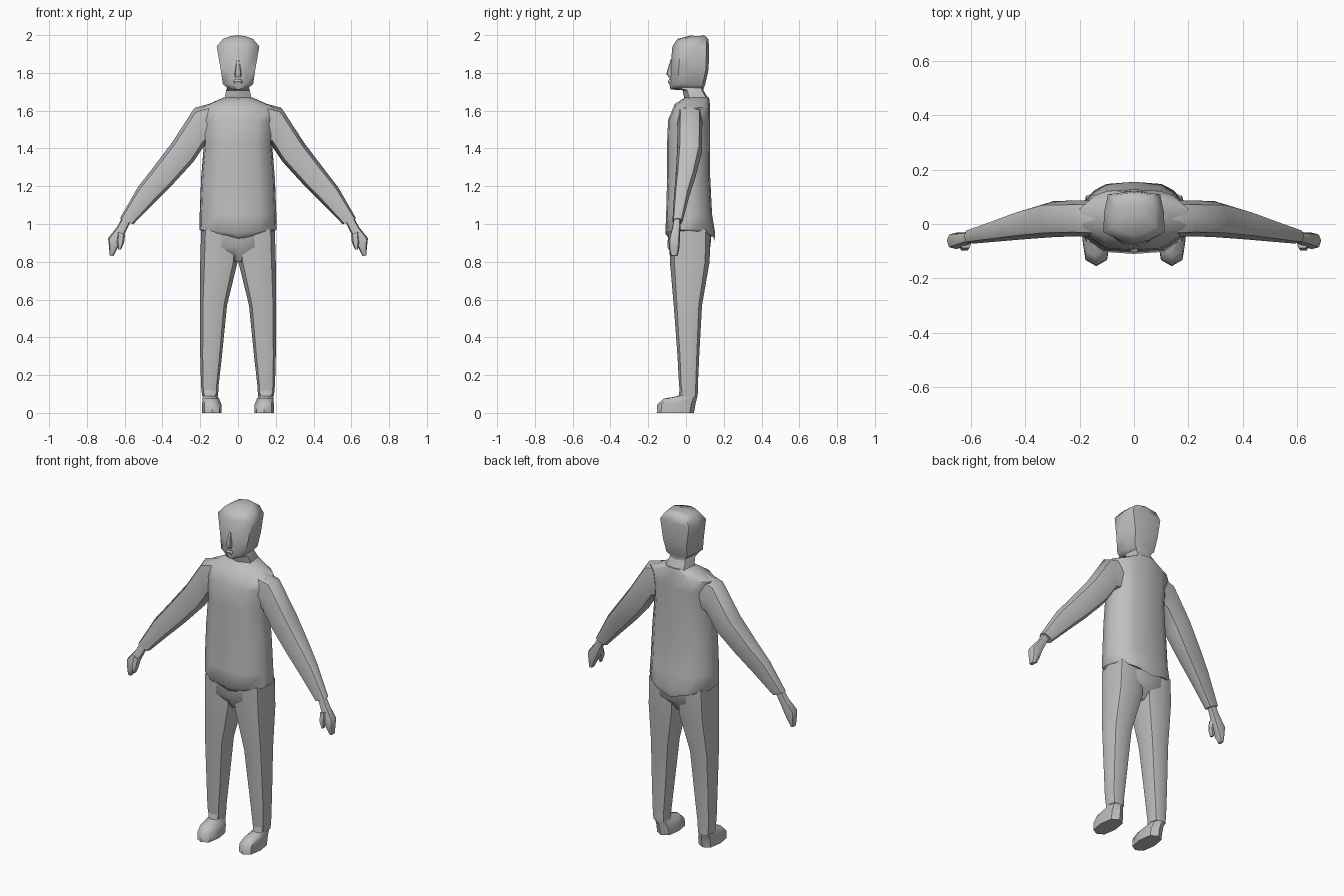
import bpy, bmesh, math

grey = bpy.data.materials.new("plain grey")
grey.diffuse_color = (0.52, 0.52, 0.52, 1)


def loft(name, rings, mirror=False, angle=50):
    """Skin a list of equal-length point rings and cap both ends."""
    bm = bmesh.new()
    loops = [[bm.verts.new(p) for p in r] for r in rings]
    for a, b in zip(loops, loops[1:]):
        n = len(a)
        for i in range(n):
            j = (i + 1) % n
            bm.faces.new((a[i], a[j], b[j], b[i]))
    bm.faces.new(loops[0])
    bm.faces.new(loops[-1])
    bmesh.ops.recalc_face_normals(bm, faces=bm.faces)
    me = bpy.data.meshes.new(name)
    bm.to_mesh(me)
    bm.free()
    me.materials.append(grey)
    ob = bpy.data.objects.new(name, me)
    bpy.context.collection.objects.link(ob)
    bpy.ops.object.select_all(action='DESELECT')
    ob.select_set(True)
    bpy.context.view_layer.objects.active = ob
    bpy.ops.object.shade_smooth_by_angle(angle=math.radians(angle))
    if mirror:
        ob.modifiers.new("mirror", 'MIRROR')
    return ob


def limb_ring(a, b, y0, y1, n=8, square=0.75):
    """Rounded ring spanning a-b in the xz plane and y0-y1 in depth."""
    pts = []
    for i in range(n):
        t = 2 * math.pi * i / n
        c, s = math.cos(t), math.sin(t)
        c = math.copysign(abs(c) ** square, c)
        s = math.copysign(abs(s) ** square, s)
        k = (1 + c) / 2
        pts.append((a[0] + (b[0] - a[0]) * k, (y0 + y1) / 2 + (y1 - y0) / 2 * s,
                    a[1] + (b[1] - a[1]) * k))
    return pts


def flat_ring(z, x0, x1, y0, y1):
    return limb_ring((x0, z), (x1, z), y0, y1)


def body_ring(half, z, rise, hw, yf, yb):
    """Symmetric ring from a half outline; rise lifts the sides."""
    full = half + [(-u, v) for u, v in half[-2:0:-1]]
    return [(u * hw, yf + (yb - yf) * v, z + rise * abs(u)) for u, v in full]


TRUNK = [(0, 0), (.55, .03), (.95, .27), (1, .62), (.72, .88), (.5, .97), (0, 1)]
SKULL = [(0, 0), (.5, .07), (1, .22), (.97, .6), (.85, .93), (0, 1)]

# shirt
loft("shirt", [body_ring(TRUNK, *r) for r in (
    (.91, .05, .185, -.08, .15),
    (.95, .02, .204, -.11, .155),
    (1.05, 0, .203, -.105, .138),
    (1.25, 0, .195, -.1, .128),
    (1.43, 0, .18, -.1, .127),
    (1.55, 0, .19, -.095, .127),
    (1.635, -.02, .2, -.06, .127),
    (1.67, 0, .075, -.005, .122))])

# trouser seat and legs
loft("trouser_seat", [body_ring(TRUNK, *r) for r in (
    (.8, 0, .04, -.04, .07),
    (.88, 0, .18, -.09, .13),
    (.98, 0, .19, -.09, .135))])
loft("trouser_leg", [flat_ring(*r) for r in (
    (.97, .0, .195, -.09, .13),
    (.8, .002, .2, -.085, .125),
    (.57, .058, .202, -.065, .085),
    (.3, .085, .2, -.045, .07),
    (.15, .102, .196, -.037, .063),
    (.09, .106, .19, -.03, .062))], True)

# shoes
loft("shoe", [flat_ring(*r) for r in (
    (0, .087, .19, -.155, .042),
    (.045, .088, .19, -.152, .05),
    (.075, .1, .188, -.118, .057),
    (.09, .11, .186, -.04, .06),
    (.14, .112, .186, -.03, .058))], True)

# sleeves
loft("sleeve", [limb_ring(*r) for r in (
    ((.12, 1.645), (.1, 1.43), -.05, .09),
    ((.23, 1.615), (.175, 1.42), -.045, .086),
    ((.35, 1.43), (.235, 1.33), -.048, .085),
    ((.46, 1.285), (.345, 1.21), -.056, .05),
    ((.53, 1.195), (.44, 1.115), -.063, .02),
    ((.625, 1.03), (.555, .998), -.072, -.018))], True)

# hands with thumbs
loft("hand", [limb_ring(*r) for r in (
    ((.61, 1.04), (.57, 1.01), -.065, -.028),
    ((.64, .985), (.595, .96), -.075, -.03),
    ((.688, .925), (.618, .905), -.092, -.032),
    ((.682, .87), (.642, .865), -.09, -.036),
    ((.68, .833), (.66, .83), -.08, -.045))], True)
loft("thumb", [limb_ring(*r, n=6) for r in (
    ((.64, .96), (.598, .945), -.09, -.05),
    ((.643, .91), (.603, .9), -.1, -.065),
    ((.634, .866), (.62, .864), -.097, -.075))], True)

# head and neck
loft("head", [body_ring(SKULL, *r) for r in (
    (1.64, 0, .08, 0, .122),
    (1.67, 0, .07, -.01, .115),
    (1.708, 0, .063, -.018, .092),
    (1.712, .01, .058, -.082, .092),
    (1.74, 0, .08, -.088, .102),
    (1.82, 0, .092, -.083, .12),
    (1.94, 0, .113, -.072, .122),
    (1.98, 0, .08, -.045, .118),
    (2.0, -.006, .04, .03, .095))])

# nose and lips
loft("nose", [flat_ring(*r) for r in (
    (1.775, -.015, .015, -.09, -.06),
    (1.795, -.018, .018, -.104, -.06),
    (1.87, -.007, .007, -.082, -.06))])
loft("lips", [flat_ring(*r) for r in (
    (1.745, -.022, .022, -.092, -.06),
    (1.755, -.025, .025, -.096, -.06),
    (1.765, -.02, .02, -.09, -.06))])
